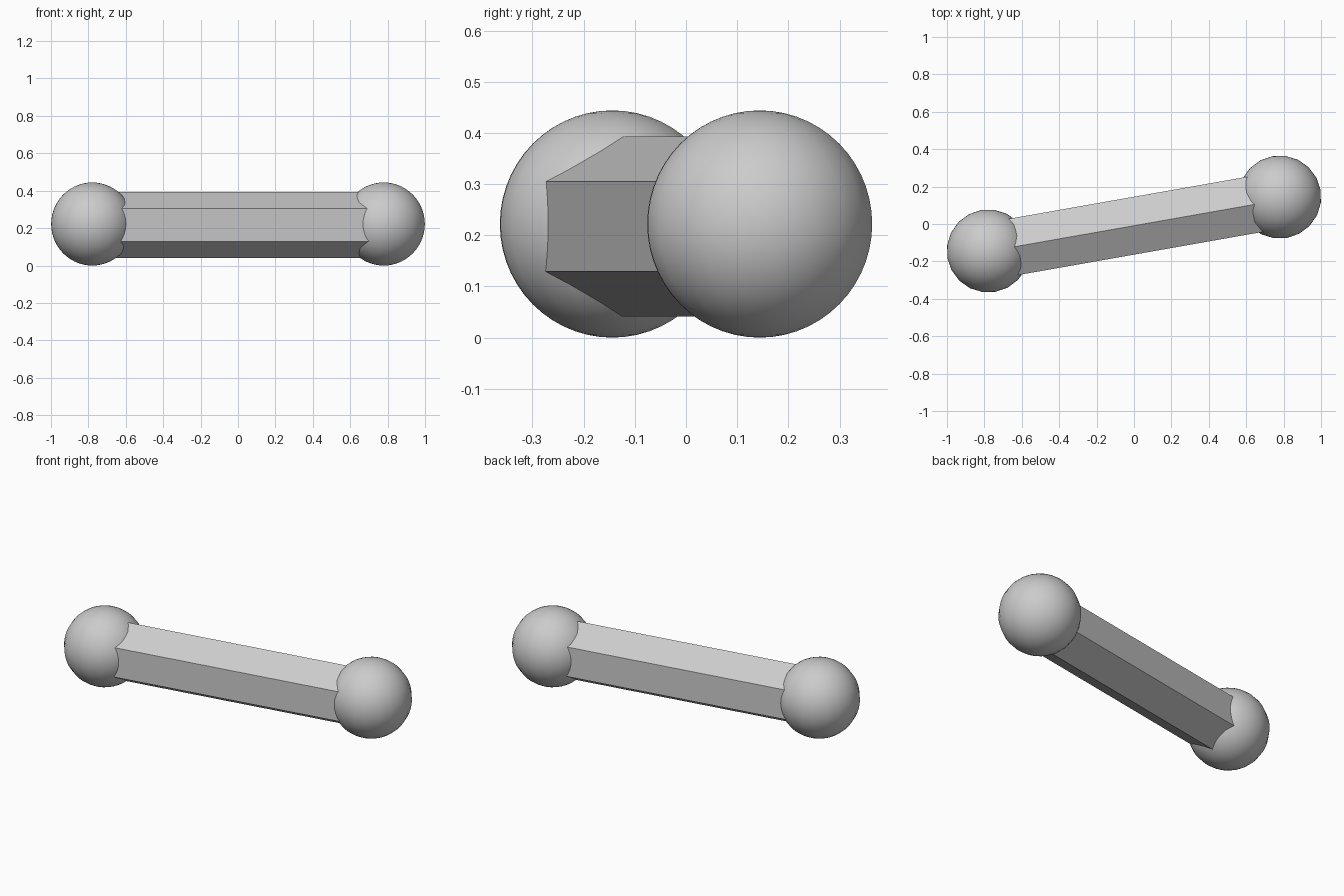
import bpy, math

if "Cube" in bpy.data.objects:
    bpy.data.objects.remove(bpy.data.objects["Cube"])

TILT = math.radians(10)

# Ball ends
for name, s in (("left_ball", -1), ("right_ball", 1)):
    bpy.ops.mesh.primitive_uv_sphere_add(
        segments=20, ring_count=28, radius=0.222,
        location=(0.779 * s, 0.144 * s, 0.222), rotation=(0, 0, TILT))
    ball = bpy.context.object
    ball.name = name
    bpy.ops.object.shade_smooth()

# Hexagonal bar with a ridge on top, lying along the line between the balls
bpy.ops.mesh.primitive_cylinder_add(vertices=6, radius=0.176, depth=1.5)
bar = bpy.context.object
bar.name = "hex_bar"
for v in bar.data.vertices:
    x, y, z = v.co
    v.co = (z, x, y)
# Roll so that a corner points straight up
bar.rotation_euler = (0, 0, TILT)
top = max(v.co.z for v in bar.data.vertices)
if top < 0.17:
    bar.rotation_euler[0] = math.radians(30)
bar.location = (0, -0.009, 0.217)
